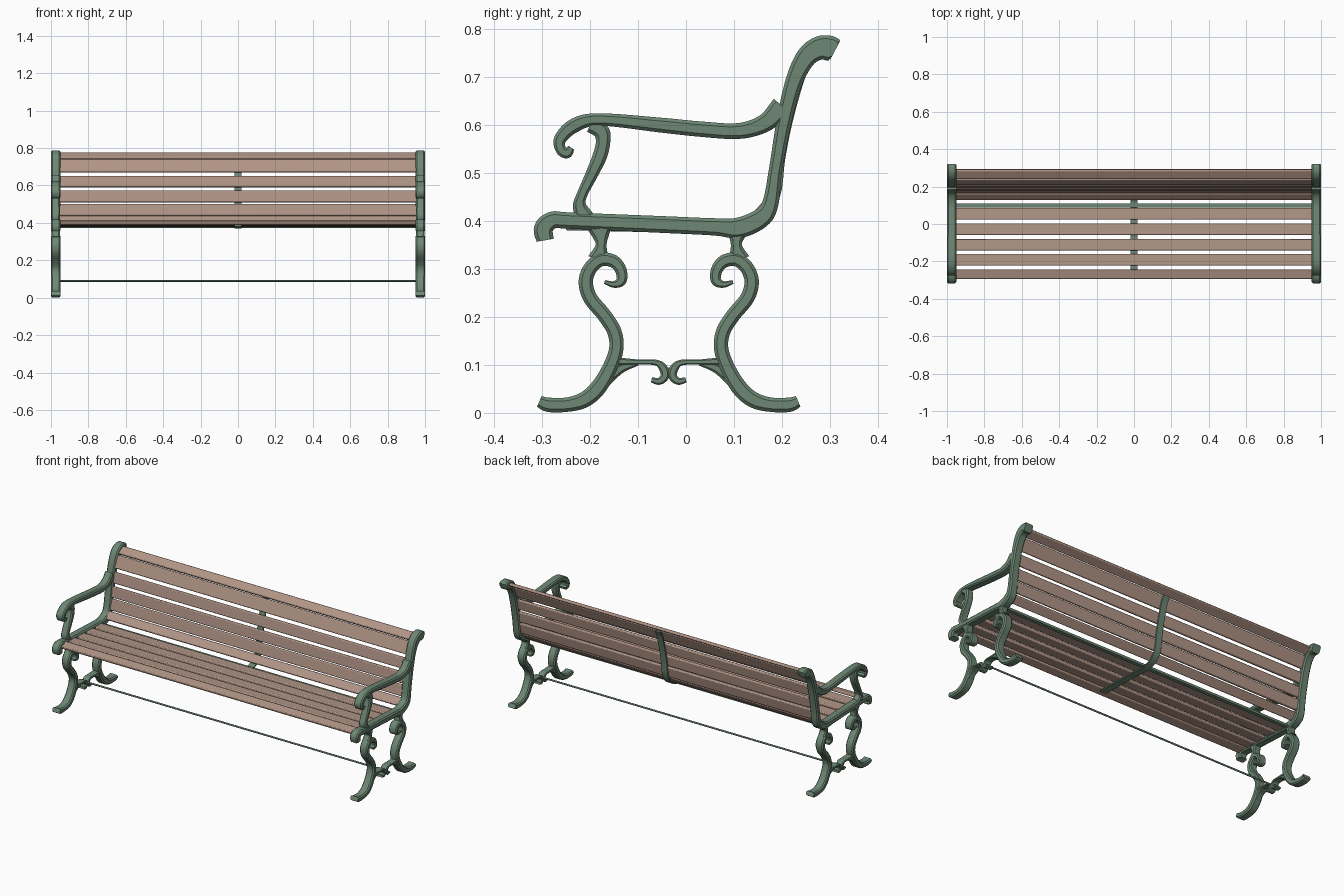
import bpy, bmesh, math
from mathutils import Vector

cube = bpy.data.objects.get("Cube")
if cube:
    bpy.data.objects.remove(cube, do_unlink=True)


def make_material(name, rgb):
    mat = bpy.data.materials.new(name)
    mat.use_nodes = True
    colour = (*rgb, 1)
    mat.diffuse_color = colour
    mat.node_tree.nodes["Principled BSDF"].inputs["Base Color"].default_value = colour
    return mat


GREEN = make_material("green cast iron", (.155, .245, .175))
WOOD = make_material("brown wood", (.44, .30, .24))
MIRROR_Y = -.036      # the legs mirror about this plane
STEPS = 6             # curve samples per path segment


def finish(obj, material, angle=35):
    obj.data.materials.append(material)
    bpy.ops.object.select_all(action='DESELECT')
    obj.select_set(True)
    bpy.context.view_layer.objects.active = obj
    bpy.ops.object.shade_smooth_by_angle(angle=math.radians(angle))


def smooth_path(points):
    """Catmull-Rom samples through (y, z, width) points."""
    pts = [Vector(p) for p in points]
    pts = [2 * pts[0] - pts[1]] + pts + [2 * pts[-1] - pts[-2]]
    result = []
    for a, b, c, d in zip(pts, pts[1:], pts[2:], pts[3:]):
        for i in range(STEPS):
            t = i / STEPS
            result.append(b + (c - a) * (t / 2)
                          + (2 * a - 5 * b + 4 * c - d) * (t * t / 2)
                          + (3 * b - a - 3 * c + d) * (t ** 3 / 2))
    result.append(pts[-2])
    return result


def ribbon(name, points, x=0, half=.025, chamfer=.007, mirrored=False):
    """Chamfered bar that follows a path in the y-z plane."""
    path = smooth_path(points)
    if mirrored:
        path = [Vector((2 * MIRROR_Y - p.x, p.y, p.z)) for p in path]
    bm = bmesh.new()
    rings = []
    for i, p in enumerate(path):
        tangent = path[min(i + 1, len(path) - 1)] - path[max(i - 1, 0)]
        normal = Vector((-tangent.y, tangent.x)).normalized()
        w = p.z / 2
        c = min(chamfer, w * .45)
        section = [(w, half - c), (w - c, half), (c - w, half), (-w, half - c)]
        section += [(s, -h) for s, h in reversed(section)]
        rings.append([bm.verts.new((x + h, p.x + normal.x * s, p.y + normal.y * s))
                      for s, h in section])
    count = len(rings[0])
    for r, q in zip(rings, rings[1:]):
        for k in range(count):
            n = (k + 1) % count
            bm.faces.new((r[k], r[n], q[n], q[k]))
    bm.faces.new(rings[0])
    bm.faces.new(rings[-1])
    bmesh.ops.recalc_face_normals(bm, faces=bm.faces)
    mesh = bpy.data.meshes.new(name)
    bm.to_mesh(mesh)
    bm.free()
    obj = bpy.data.objects.new(name, mesh)
    bpy.context.collection.objects.link(obj)
    finish(obj, GREEN)


def slat(name, y, z, width, tilt):
    """Long rounded board, tilted about x."""
    bpy.ops.mesh.primitive_cube_add(size=1, location=(0, y, z))
    obj = bpy.context.object
    obj.name = name
    obj.scale = (1.92, width, .018)
    bpy.ops.object.transform_apply(location=False, rotation=False, scale=True)
    obj.rotation_euler.x = math.radians(tilt)
    bevel = obj.modifiers.new("rounded edges", 'BEVEL')
    bevel.width = .005
    bevel.segments = 2
    finish(obj, WOOD)


# Cast side frame: seat rail that turns up into the back post
seat_and_back = [
    (-.294, .360, .036), (-.297, .385, .040), (-.278, .402, .036), (-.24, .401, .034),
    (-.05, .393, .035), (.06, .388, .036), (.11, .386, .043), (.156, .406, .041),
    (.176, .437, .034), (.187, .508, .028), (.205, .61, .032), (.225, .69, .036),
    (.25, .741, .043), (.278, .761, .049), (.302, .760, .052), (.311, .756, .042)]
armrest = [
    (.2, .64, .045), (.165, .605, .038), (.11, .588, .033), (.03, .592, .032),
    (-.05, .6, .031), (-.18, .612, .026), (-.232, .6, .03), (-.262, .572, .026),
    (-.261, .549, .022), (-.248, .542, .022), (-.239, .553, .014)]
arm_support = [
    (-.2, .6, .03), (-.177, .588, .034), (-.173, .565, .03), (-.18, .535, .03),
    (-.197, .497, .026), (-.217, .455, .022), (-.222, .432, .028), (-.21, .405, .04)]

# Leg parts, shared by front and rear
leg = [
    (-.17, .273, .008), (-.15, .268, .014), (-.135, .276, .022), (-.136, .298, .024),
    (-.151, .316, .027), (-.176, .32, .028), (-.198, .304, .029), (-.209, .275, .03),
    (-.2, .24, .03), (-.17, .203, .03), (-.149, .168, .03), (-.146, .13, .03),
    (-.163, .085, .032), (-.187, .048, .034), (-.215, .026, .033), (-.25, .017, .03),
    (-.287, .017, .03), (-.306, .024, .024)]
leg_neck = [(-.18, .385, .05), (-.178, .368, .034), (-.177, .349, .023), (-.182, .322, .045)]
stretcher = [
    (-.145, .108, .016), (-.1, .106, .011), (-.063, .105, .012), (-.048, .094, .018),
    (-.044, .077, .018), (-.056, .066, .015), (-.072, .069, .011)]
stretcher_brace = [(-.168, .066, .024), (-.137, .092, .02), (-.1, .104, .01)]

for side, x in (("left", .975), ("right", -.975)):
    ribbon(side + "_seat_and_back_frame", seat_and_back, x)
    ribbon(side + "_armrest", armrest, x)
    ribbon(side + "_arm_support", arm_support, x, half=.022)
    for end, flip in (("front", False), ("rear", True)):
        prefix = side + "_" + end
        ribbon(prefix + "_leg", leg, x, mirrored=flip)
        ribbon(prefix + "_leg_neck", leg_neck, x, half=.022, mirrored=flip)
        ribbon(prefix + "_stretcher", stretcher, x, half=.021, mirrored=flip)
        ribbon(prefix + "_stretcher_brace", stretcher_brace, x, half=.019, mirrored=flip)

# Seat slats, following the slope of the rail
slat("seat_front_slat", -.268, .402, .05, 14)
for i in range(4):
    y = -.192 + i * .082
    slat(f"seat_slat_{i + 1}", y, .398 - .037 * (y + .192), .062, -2)

# Back slats, following the curve of the post
back_slats = [(.15, .416, .05, 47), (.181, .47, .064, 78), (.191, .541, .063, 82),
              (.206, .62, .063, 79), (.229, .705, .074, 67), (.268, .757, .052, 31)]
for i, (y, z, width, tilt) in enumerate(back_slats):
    slat(f"back_slat_{i + 1}", y, z, width, tilt)

# Flat centre strap under the seat and behind the back
ribbon("centre_strap", [
    (-.25, .385, .008), (0, .379, .008), (.1, .374, .008), (.163, .401, .008),
    (.193, .455, .008), (.203, .53, .008), (.219, .61, .008), (.243, .695, .008),
    (.262, .735, .008)], half=.02, chamfer=.001)

# Long angle bar where the seat meets the back
ribbon("seat_rear_bar", [(.088, .379, .014), (.11, .379, .014)], half=.95, chamfer=.002)

# Tie rod between the leg stretchers
bpy.ops.mesh.primitive_cylinder_add(vertices=12, radius=.005, depth=1.93,
                                    location=(0, MIRROR_Y, .09),
                                    rotation=(0, math.pi / 2, 0))
bpy.context.object.name = "tie_rod"
finish(bpy.context.object, GREEN)
